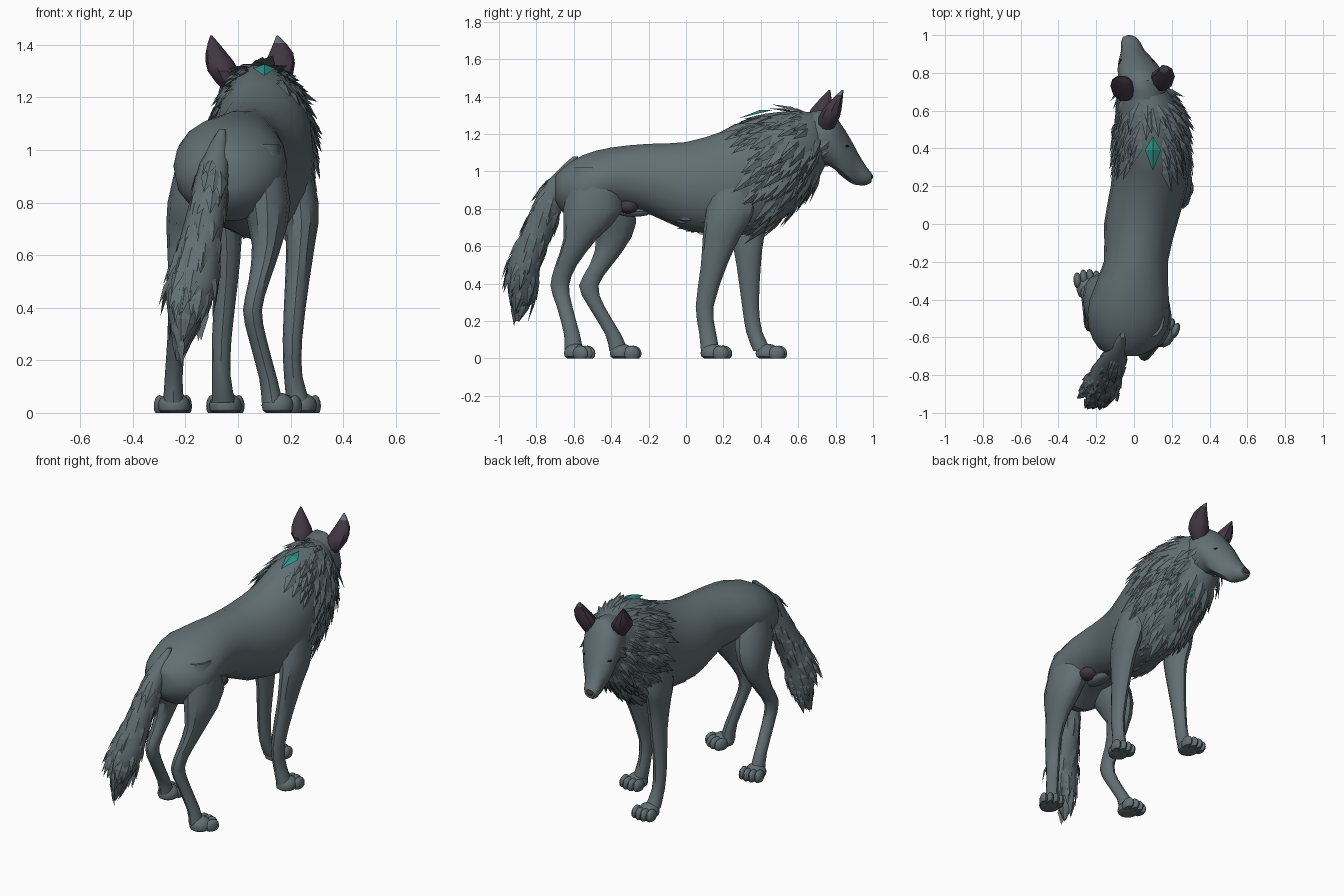
import bpy, bmesh, math, random
from mathutils import Vector, Matrix

random.seed(7)
cube = bpy.data.objects.get("Cube")
if cube:
    bpy.data.objects.remove(cube, do_unlink=True)


def material(name, color):
    mat = bpy.data.materials.new(name)
    mat.use_nodes = True
    mat.diffuse_color = (*color, 1)
    shader = next(n for n in mat.node_tree.nodes if n.type == 'BSDF_PRINCIPLED')
    shader.inputs["Base Color"].default_value = (*color, 1)
    return mat


GREY = material("slate grey fur", (.122, .16, .172))
PLUM = material("dark plum skin", (.055, .038, .055))
TEAL = material("teal marking", (.027, .28, .25))
DARK = material("near black", (.015, .014, .018))

X, Y, Z = Vector((1, 0, 0)), Vector((0, 1, 0)), Vector((0, 0, 1))


def finish(name, bm, *mats, smooth=True):
    bmesh.ops.recalc_face_normals(bm, faces=bm.faces)
    mesh = bpy.data.meshes.new(name)
    bm.to_mesh(mesh)
    bm.free()
    obj = bpy.data.objects.new(name, mesh)
    bpy.context.collection.objects.link(obj)
    for mat in mats:
        mesh.materials.append(mat)
    if smooth:
        bpy.ops.object.select_all(action='DESELECT')
        obj.select_set(True)
        bpy.context.view_layer.objects.active = obj
        bpy.ops.object.shade_smooth_by_angle(angle=math.radians(35))
    return obj


def sample(sections, t):
    """Smooth interpolation of the section list at parameter t."""
    last = len(sections) - 1
    i = max(min(int(t), last - 1), 0)
    f = t - i
    p, q, r, s = (sections[min(max(k, 0), last)] for k in (i - 1, i, i + 1, i + 2))
    return [b + f / 2 * (c - a + f * (2 * a - 5 * b + 4 * c - d + f * (3 * (b - c) + d - a)))
            for a, b, c, d in zip(p, q, r, s)]


def skin(sections, up, t, angle):
    """Point on a lofted skin."""
    x, y, z, a, b = sample(sections, t)
    return (Vector((x, y, z)) + X * max(a, .004) * math.cos(angle)
            + up * max(b, .004) * math.sin(angle))


def surface(sections, up, t, angle):
    """Point on a lofted skin with its true outward normal."""
    e = .02
    point = skin(sections, up, t, angle)
    along = skin(sections, up, t + e, angle) - skin(sections, up, t - e, angle)
    around = skin(sections, up, t, angle + e) - skin(sections, up, t, angle - e)
    normal = along.cross(around).normalized()
    outward = point - Vector(sample(sections, t)[:3])
    return point, normal if normal.dot(outward) > 0 else -normal


def loft(name, sections, up, mats=(GREY,), sides=14, steps=2):
    """Skin through elliptical sections (x, y, z, half width, half depth)."""
    bm = bmesh.new()
    rings = []
    for k in range((len(sections) - 1) * steps + 1):
        rings.append([bm.verts.new(skin(sections, up, k / steps, math.tau * j / sides))
                      for j in range(sides)])
    for low, high in zip(rings, rings[1:]):
        for j in range(sides):
            n = (j + 1) % sides
            bm.faces.new((low[j], low[n], high[n], high[j]))
    bm.faces.new(rings[0])
    bm.faces.new(rings[-1])
    return finish(name, bm, *mats)


def tuft(bm, root, flow, normal, length, width):
    """Pointed leaf-shaped lock of fur with a raised ridge."""
    flow = flow.normalized()
    side = flow.cross(normal).normalized()
    middle = root + flow * length * .4
    left, right = (bm.verts.new(middle + side * w) for w in (-width, width))
    ridge = bm.verts.new(middle + normal * width * .4)
    start, tip = bm.verts.new(root), bm.verts.new(root + flow * length)
    for a, b in ((start, left), (left, tip), (tip, right), (right, start)):
        bm.faces.new((a, b, ridge))
    bm.faces.new((start, right, tip, left))


def fur(name, sections, up, span, count, flow, length, width, accept=lambda p: True, lift=.13):
    """Scatter locks over part of a lofted skin, all following one flow."""
    bm = bmesh.new()
    made = 0
    for _ in range(count * 20):
        point, normal = surface(sections, up, random.uniform(*span), random.uniform(0, math.tau))
        if not accept(point):
            continue
        along = (flow - normal * flow.dot(normal)).normalized()
        size = random.uniform(.7, 1.2)
        tuft(bm, point - normal * .008, along + normal * lift, normal, length * size, width * size)
        made += 1
        if made == count:
            break
    finish(name, bm, GREY, smooth=False)


def blob(bm, center, size, turn=0):
    """Ellipsoid, flattened where it would sink below the ground."""
    matrix = Matrix.Translation(center) @ Matrix.Rotation(turn, 4, 'Z') @ Matrix.Diagonal((*size, 1))
    made = bmesh.ops.create_uvsphere(bm, u_segments=12, v_segments=8, radius=1, matrix=matrix)
    for v in made["verts"]:
        v.co.z = max(v.co.z, 0)


def ellipsoid(name, center, size, mat, turn=0):
    bm = bmesh.new()
    blob(bm, center, size, turn)
    finish(name, bm, mat)


# Torso and neck, from rump to nape
body = [(-.04, -.70, .91, .06, .06), (-.04, -.66, .90, .145, .12), (-.03, -.55, .91, .21, .18),
        (-.025, -.40, .965, .21, .165), (.01, -.20, .96, .17, .19), (.035, 0, .92, .194, .24),
        (.08, .20, .94, .203, .28), (.09, .35, .978, .20, .318), (.09, .50, 1.027, .187, .295),
        (.08, .62, 1.085, .16, .24), (.05, .72, 1.14, .115, .16), (.04, .76, 1.15, .06, .08)]
loft("body", body, Z, sides=18)

# Head, turned a little to one side
head = [(.055, .66, 1.17, .115, .15), (.045, .76, 1.18, .125, .15), (.028, .82, 1.125, .115, .145),
        (.008, .88, 1.055, .086, .12), (-.006, .92, 1.012, .062, .088), (-.018, .965, .975, .05, .05),
        (-.025, .992, .968, .032, .025)]
loft("head", head, Z)
ellipsoid("nose", (-.025, .989, .972), (.024, .011, .016), PLUM)
for label, angle, turn in (("left", .45, .4), ("right", math.pi - .45, -.4)):
    spot = surface(head, Z, 2.65, angle)[0]
    ellipsoid(label + "_eye", spot, (.005, .015, .005), DARK, turn)

# Ears, the left one with a pale tip
ears = {"right": [(-.03, .70, 1.23, .03, .035), (-.055, .715, 1.30, .06, .068),
                  (-.083, .74, 1.37, .04, .042), (-.102, .768, 1.435, .004, .004)],
        "left": [(.13, .75, 1.22, .03, .035), (.148, .765, 1.29, .062, .06),
                 (.165, .80, 1.37, .045, .038), (.15, .838, 1.435, .004, .004)]}
for label, path in ears.items():
    ear = loft(label + "_ear", path, Y, (PLUM, GREY), sides=10)
    for face in ear.data.polygons:
        face.material_index = int(label == "left" and face.center.z > 1.41)

# Legs, listed from hip or shoulder down to ankle
legs = {"left_hind": [(.09, -.50, 1.02, .07, .10), (.11, -.495, .80, .09, .16), (.11, -.565, .64, .057, .09),
                      (.08, -.64, .50, .04, .058), (.055, -.675, .39, .036, .05),
                      (.075, -.65, .28, .034, .042), (.115, -.61, .13, .034, .042), (.13, -.60, .04, .04, .05)],
        "right_hind": [(-.14, -.46, 1.02, .075, .10), (-.18, -.42, .80, .088, .15), (-.21, -.385, .65, .06, .095),
                       (-.222, -.455, .50, .042, .06), (-.23, -.52, .39, .036, .052),
                       (-.235, -.48, .28, .034, .043), (-.245, -.39, .13, .034, .042), (-.245, -.36, .04, .04, .05)],
        "left_front": [(.18, .27, 1.05, .07, .10), (.237, .24, .80, .07, .13), (.238, .19, .65, .056, .10),
                       (.225, .15, .50, .046, .07), (.207, .10, .28, .037, .048),
                       (.21, .115, .14, .035, .045), (.23, .13, .04, .045, .05)],
        "right_front": [(-.01, .33, 1.05, .07, .10), (-.05, .34, .80, .062, .12), (-.043, .33, .65, .056, .088),
                        (-.045, .335, .50, .045, .065), (-.062, .345, .28, .037, .045),
                        (-.063, .365, .14, .035, .043), (-.055, .41, .04, .045, .05)]}
paws = {"left_hind": (.16, -.57, -.4), "right_hind": (-.245, -.322, .1),
        "left_front": (.24, .163, -.1), "right_front": (-.048, .458, 0)}
for label, path in legs.items():
    loft(label + "_leg", path, Y, sides=12)
    x, y, turn = paws[label]
    place = Matrix.Translation((x, y, 0)) @ Matrix.Rotation(turn, 4, 'Z')
    bm = bmesh.new()
    blob(bm, place @ Vector((0, -.02, .028)), (.062, .066, .05), turn)
    for offset in (-1.5, -.5, .5, 1.5):
        reach = .045 - .012 * abs(offset)
        blob(bm, place @ Vector((offset * .034, reach, .026)), (.022, .044, .042), turn)
    finish(label + "_paw", bm, GREY)

# Tail
tail = [(-.06, -.59, 1.08, .012, .015), (-.09, -.68, .95, .055, .06), (-.115, -.74, .80, .07, .08),
        (-.145, -.805, .65, .08, .09), (-.172, -.865, .50, .10, .09), (-.19, -.87, .40, .08, .082),
        (-.21, -.875, .30, .042, .055), (-.225, -.90, .20, .008, .01)]
loft("tail", tail, Y)

# Sheath and the fold of skin below it
ellipsoid("sheath", (.085, -.31, .812), (.055, .055, .038), PLUM)
ellipsoid("groin_fold", (.03, -.28, .785), (.045, .10, .028), GREY)


def in_mane(p):
    near_marking = p.z > 1.2 and abs(p.x - .1) < .05 and p.y < .58
    behind_ears = p.z > 1.2 and p.y > .67
    return p.y > .3 + (1.3 - p.z) * .28 and not near_marking and not behind_ears


# Fur locks on mane, cheeks, brisket and tail
fur("mane_fur", body, Z, (6.5, 10.2), 230, Vector((0, -.8, -.65)), .16, .029, in_mane)
fur("cheek_fur", head, Z, (.3, 1.4), 40, Vector((0, -.8, -.6)), .11, .022, lambda p: p.z < 1.2, .1)
fur("brisket_fur", body, Z, (5, 8), 30, Vector((0, -1, -.2)), .08, .016, lambda p: p.z < .74, .08)
fur("tail_fur", tail, Y, (.8, 6), 110, Vector((-.15, -.3, -1)), .13, .026, lift=.1)

# Teal marking on the withers and a small lock on the chest
bm = bmesh.new()
tuft(bm, Vector((.1, .465, 1.328)), Vector((0, -.18, -.044)), Z, .19, .042)
tuft(bm, Vector((.13, .69, .93)), Vector((0, -.3, -1)), Vector((.5, .8, -.3)), .06, .012)
finish("teal_marking", bm, TEAL, smooth=False)
